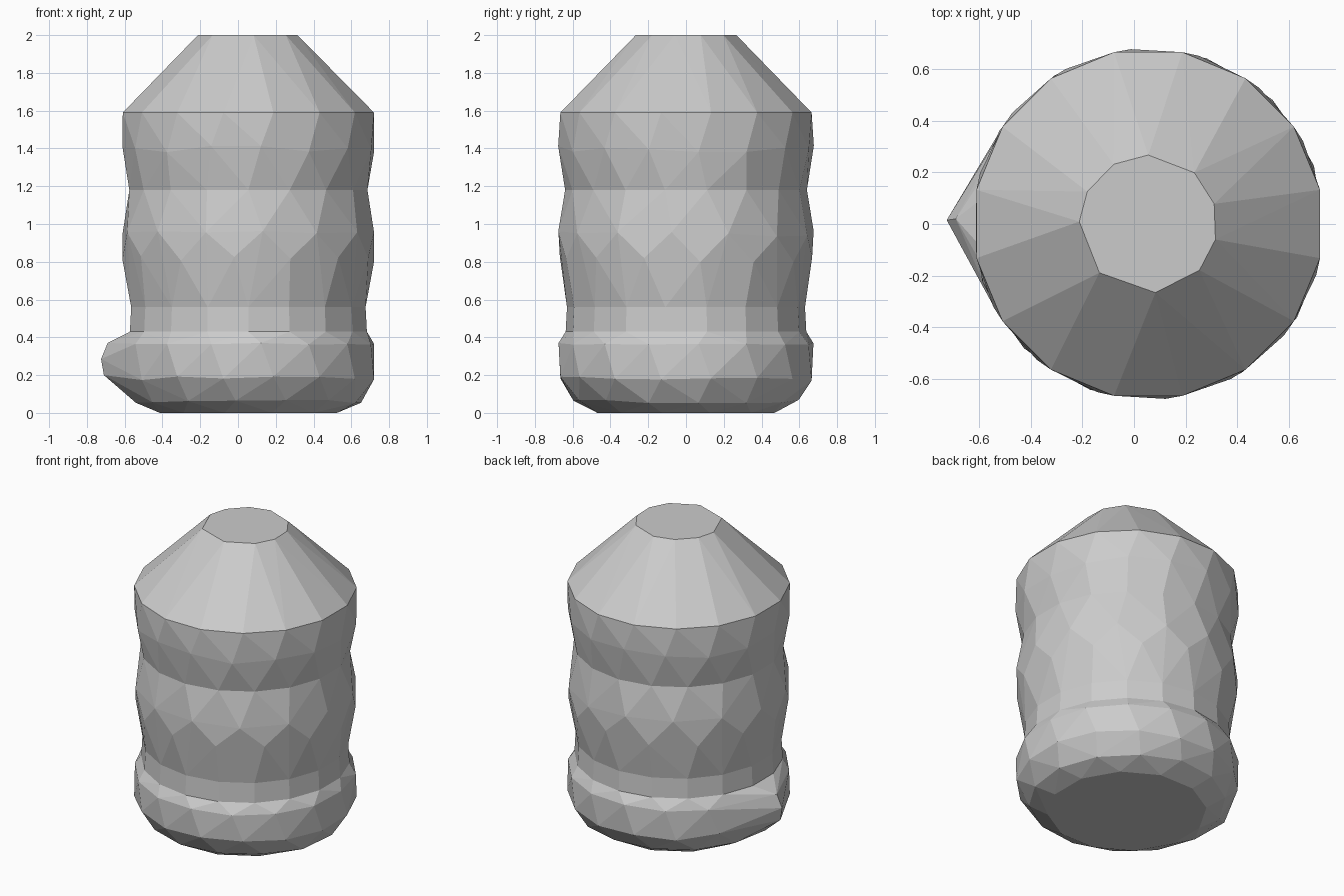
import bpy, bmesh, random
from math import sin, cos, radians

if "Cube" in bpy.data.objects:
    bpy.data.objects.remove(bpy.data.objects["Cube"])

random.seed(4)
CX = 0.055  # axis of the round body (the spout shifts it off the origin)


def ring(z, r, sides, phase=0.0, wobble=0.0, angles=None):
    """Points of one faceted ring, flattened slightly at its left and right ends."""
    angles = angles or [360 * (i + phase) / sides for i in range(sides)]
    pts = []
    for a in angles:
        x = CX + r * cos(radians(a))
        pts.append((max(-0.612, min(0.72, x)), r * sin(radians(a)),
                    z + random.uniform(-wobble, wobble)))
    return pts


def hull_part(name, rings, extra=()):
    """Convex faceted solid wrapped around a stack of rings."""
    bm = bmesh.new()
    for r in rings:
        for p in r:
            bm.verts.new(p)
    for p in extra:
        bm.verts.new(p)
    res = bmesh.ops.convex_hull(bm, input=bm.verts[:])
    junk = [v for v in bm.verts if not v.link_faces]
    bmesh.ops.delete(bm, geom=junk, context='VERTS')
    bmesh.ops.dissolve_limit(bm, angle_limit=radians(1), verts=bm.verts[:], edges=bm.edges[:])
    bmesh.ops.recalc_face_normals(bm, faces=bm.faces[:])
    mesh = bpy.data.meshes.new(name)
    bm.to_mesh(mesh)
    bm.free()
    ob = bpy.data.objects.new(name, mesh)
    bpy.context.collection.objects.link(ob)
    return ob


# Rounded base with a pointed spout on the left
hull_part("base", [
    ring(0.0, 0.485, 12, 0.5),
    ring(0.06, 0.60, 14, 0.25, 0.01),
    ring(0.18, 0.678, 16, 0.5, 0.015),
    ring(0.365, 0.678, 16, 0.25, 0.005),
    ring(0.43, 0.637, 18, 0.5),
], extra=[(-0.71, 0.01, 0.20), (-0.725, 0.015, 0.285), (-0.69, 0.02, 0.37)])

# Narrow neck band above the base
hull_part("lower_band", [ring(0.43, 0.637, 18, 0.5), ring(0.56, 0.630, 18, 0.5)])

# Bulging middle section
hull_part("middle_body", [
    ring(0.56, 0.630, 18, 0.5),
    ring(0.81, 0.672, 14, 0.25, 0.02),
    ring(0.95, 0.680, 14, 0.75, 0.02),
    ring(1.18, 0.640, 18, 0.5),
])

# Bulging upper section
hull_part("upper_body", [
    ring(1.18, 0.640, 18, 0.5),
    ring(1.40, 0.680, 16, 0.25, 0.02),
    ring(1.59, 0.678, 16, 0.5),
])

# Sloping shoulder with an irregular ten-sided flat top
hull_part("shoulder", [
    ring(1.59, 0.678, 16, 0.5),
    ring(2.0, 0.267, 10, angles=[178, 152, 120, 90, 48, 17, -13, -42, -84, -135]),
])
